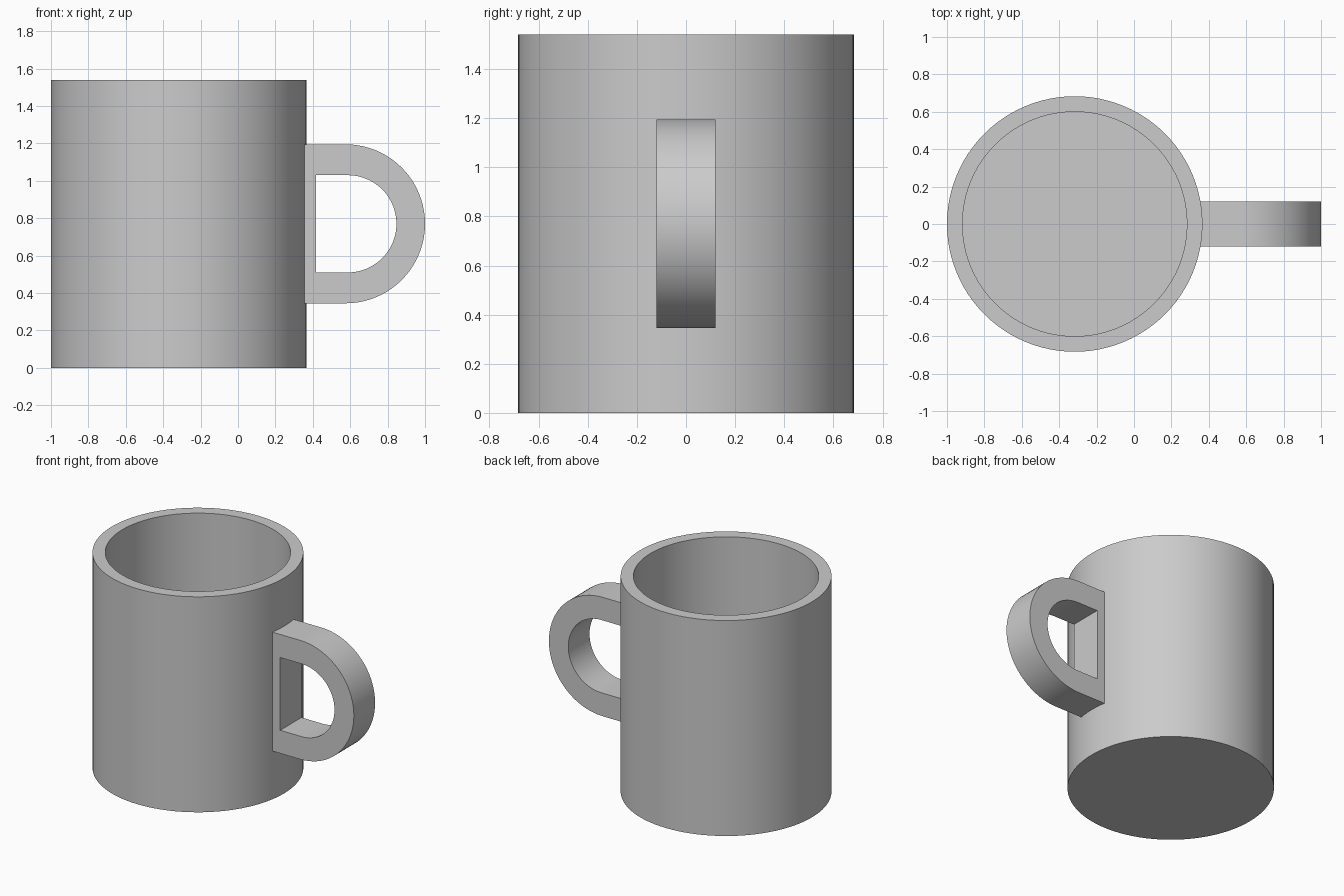
import bpy, bmesh, math

cube = bpy.data.objects.get("Cube")
if cube:
    bpy.data.objects.remove(cube, do_unlink=True)

CUP_X, RADIUS, HEIGHT, WALL = -0.317, 0.683, 1.54, 0.083
SIDES, ARC_STEPS = 96, 40

# Single grey glaze
grey = bpy.data.materials.new("plain_grey")
grey.use_nodes = True
colour = (0.6, 0.6, 0.6, 1)
grey.diffuse_color = colour
grey.node_tree.nodes["Principled BSDF"].inputs["Base Color"].default_value = colour


def finish(bm, name):
    bmesh.ops.recalc_face_normals(bm, faces=bm.faces)
    mesh = bpy.data.meshes.new(name)
    bm.to_mesh(mesh)
    bm.free()
    obj = bpy.data.objects.new(name, mesh)
    bpy.context.collection.objects.link(obj)
    mesh.materials.append(grey)
    bpy.ops.object.select_all(action="DESELECT")
    obj.select_set(True)
    bpy.context.view_layer.objects.active = obj
    bpy.ops.object.shade_smooth_by_angle(angle=math.radians(30))
    return obj


# Cup body: wall and floor profile revolved around its axis
bm = bmesh.new()
inner = RADIUS - WALL
profile = [(0, 0), (RADIUS, 0), (RADIUS, HEIGHT), (inner, HEIGHT), (inner, WALL), (0, WALL)]
verts = [bm.verts.new((r, 0, z)) for r, z in profile]
edges = [bm.edges.new(pair) for pair in zip(verts, verts[1:])]
bmesh.ops.spin(bm, geom=verts + edges, cent=(0, 0, 0), axis=(0, 0, 1),
               angle=math.tau, steps=SIDES)
bmesh.ops.remove_doubles(bm, verts=bm.verts, dist=0.0001)
finish(bm, "cup_body").location.x = CUP_X


# Handle: D-shaped ring with a flat bar against the cup
def d_outline(x_flat, x_arc, z_mid, radius):
    pts = [(x_flat, z_mid - radius)]
    for i in range(ARC_STEPS + 1):
        a = math.pi * (i / ARC_STEPS - 0.5)
        pts.append((x_arc + radius * math.cos(a), z_mid + radius * math.sin(a)))
    return pts + [(x_flat, z_mid + radius)]


bm = bmesh.new()
outlines = (d_outline(0.32, 0.575, 0.77, 0.425), d_outline(0.418, 0.587, 0.77, 0.26))
loops = [[bm.verts.new((x, y, z)) for x, z in outline]
         for outline, y in ((outlines[0], -0.12), (outlines[0], 0.12),
                            (outlines[1], 0.12), (outlines[1], -0.12))]
count = len(loops[0])
for k in range(4):
    a, b = loops[k], loops[(k + 1) % 4]
    for i in range(count):
        j = (i + 1) % count
        bm.faces.new((a[i], a[j], b[j], b[i]))
finish(bm, "handle")
